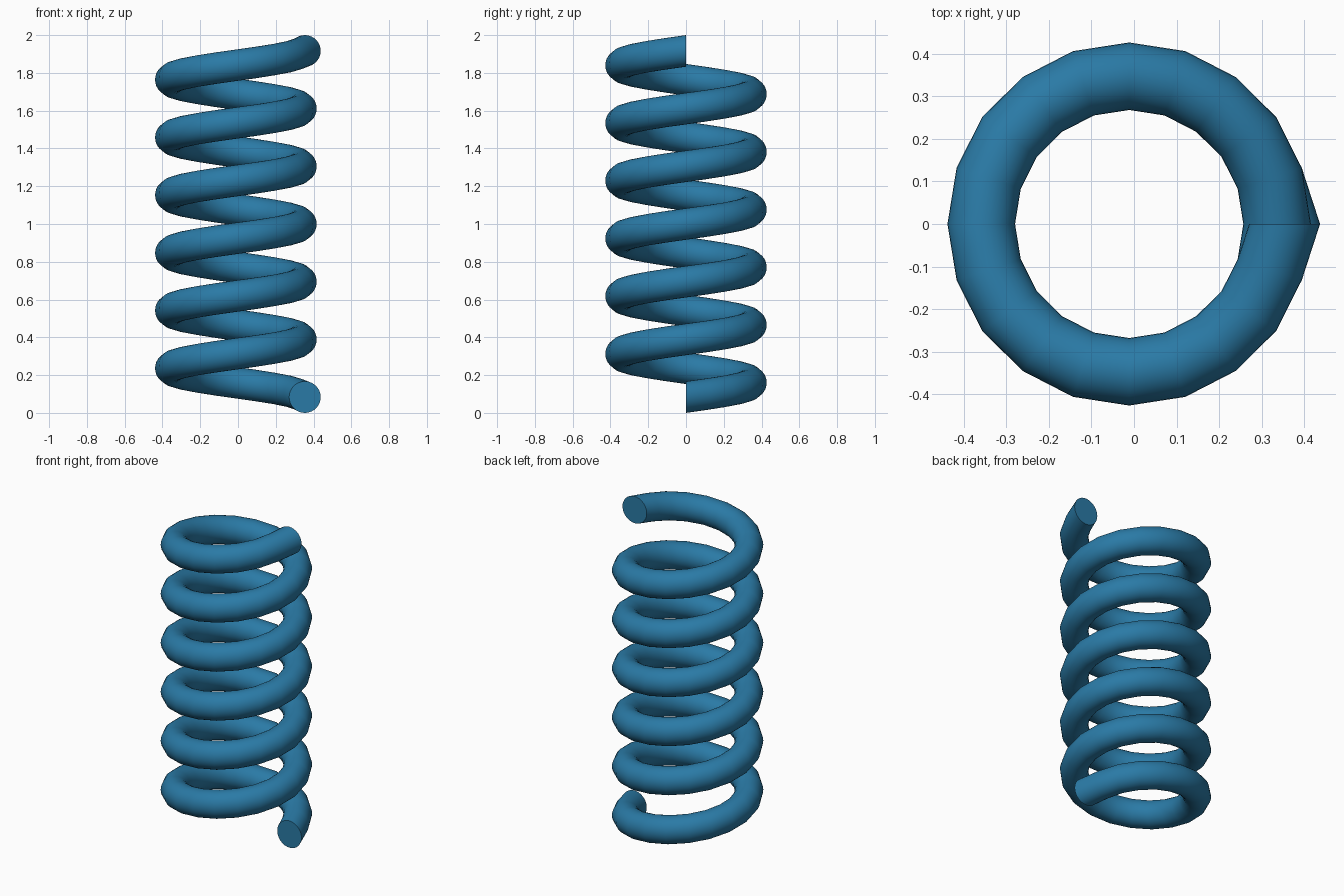
import bpy, bmesh, math
from mathutils import Matrix, Vector

if "Cube" in bpy.data.objects:
    bpy.data.objects.remove(bpy.data.objects["Cube"])

TURNS, STEPS, SIDES = 6, 10, 16
PITCH = 0.3055        # rise per turn
COIL_R = 0.3655       # control radius of the coil
WIRE_R = 0.0835       # finished wire radius
# subdivision pulls the control polygon inward, so enlarge the wire profile
ctrl_r = WIRE_R / math.cos(math.pi / SIDES)

bm = bmesh.new()
crease = bm.edges.layers.float.new("crease_edge")

# wire profile: upright circle at +x, at the bottom of the spring
place = Matrix.Translation((COIL_R, 0, WIRE_R)) @ Matrix.Rotation(math.pi / 2, 4, 'X')
bmesh.ops.create_circle(bm, segments=SIDES, radius=ctrl_r, matrix=place)

# sweep the profile up the helix
bmesh.ops.spin(bm, geom=bm.verts[:] + bm.edges[:], cent=(0, 0, 0), axis=(0, 0, 1),
               dvec=(0, 0, PITCH / STEPS), angle=TURNS * 2 * math.pi,
               steps=TURNS * STEPS, use_merge=False, use_duplicate=False)

# flat end caps with crisp rims
bmesh.ops.holes_fill(bm, edges=[e for e in bm.edges if e.is_boundary], sides=0)
bmesh.ops.recalc_face_normals(bm, faces=bm.faces[:])
for f in bm.faces:
    f.smooth = True
for cap in [f for f in bm.faces if len(f.verts) == SIDES]:
    for e in cap.edges:
        e[crease] = 1.0
        e.smooth = False

# the end tip reaches further out than the coil: centre the bounds
bmesh.ops.translate(bm, verts=bm.verts[:], vec=Vector((-0.0113, 0, 0)))

mesh = bpy.data.meshes.new("coil_spring")
bm.to_mesh(mesh)
bm.free()
spring = bpy.data.objects.new("coil_spring", mesh)
bpy.context.collection.objects.link(spring)

# one level of smoothing
sub = spring.modifiers.new("smooth", 'SUBSURF')
sub.levels = sub.render_levels = 1
sub.use_limit_surface = False

# blue finish
blue = bpy.data.materials.new("blue")
blue.diffuse_color = (0.023, 0.195, 0.381, 1)
blue.use_nodes = True
blue.node_tree.nodes["Principled BSDF"].inputs["Base Color"].default_value = blue.diffuse_color
mesh.materials.append(blue)
